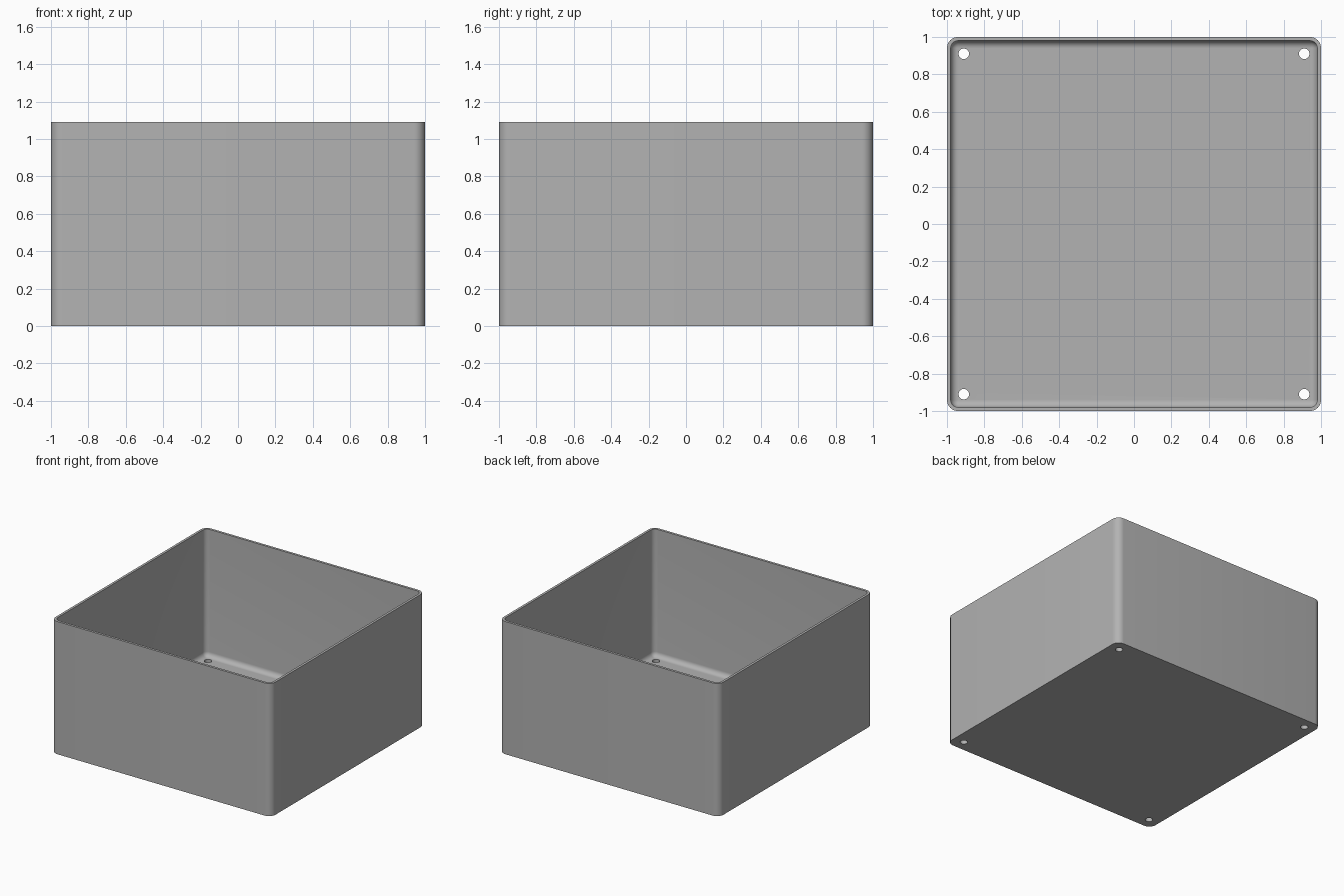
import bpy, bmesh, math

old = bpy.data.objects.get("Cube")
if old:
    bpy.data.objects.remove(old, do_unlink=True)

HEIGHT, WALL, FLOOR = 1.09, 0.02, 0.045
CORNER, FILLET = 0.06, 0.04
HOLE_POS, HOLE_RADIUS = 0.91, 0.028
STEPS = 8

grey = bpy.data.materials.new("plain_grey")
grey.use_nodes = True
colour = (0.45, 0.45, 0.45, 1)
grey.diffuse_color = colour
grey.node_tree.nodes["Principled BSDF"].inputs["Base Color"].default_value = colour


def rounded_loop(bm, inset, z):
    """Ring of vertices around a rounded square, inset from the outside."""
    radius = CORNER - inset
    centre = 1 - CORNER
    ring = []
    for k, (sx, sy) in enumerate([(1, 1), (-1, 1), (-1, -1), (1, -1)]):
        for i in range(STEPS + 1):
            a = math.pi / 2 * (k + i / STEPS)
            ring.append(bm.verts.new((sx * centre + radius * math.cos(a),
                                      sy * centre + radius * math.sin(a), z)))
    return ring


# Wall profile: outside up, over the rim, inside down, then the floor fillet
profile = [(0, 0), (0, HEIGHT), (WALL, HEIGHT)]
for i in range(STEPS + 1):
    a = math.pi / 2 * i / STEPS
    profile.append((WALL + 0.98 * FILLET * (1 - math.cos(a)),
                    FLOOR + FILLET * (1 - math.sin(a))))

bm = bmesh.new()
rings = [rounded_loop(bm, inset, z) for inset, z in profile]
for low, high in zip(rings, rings[1:]):
    n = len(low)
    for i in range(n):
        j = (i + 1) % n
        bm.faces.new((low[i], low[j], high[j], high[i]))
bm.faces.new(rings[0][::-1])
bm.faces.new(rings[-1])
bmesh.ops.recalc_face_normals(bm, faces=bm.faces)
mesh = bpy.data.meshes.new("open_box")
bm.to_mesh(mesh)
bm.free()
mesh.materials.append(grey)
box = bpy.data.objects.new("open_box", mesh)
bpy.context.collection.objects.link(box)

# Screw holes through the floor corners
cutters = []
for sx in (-1, 1):
    for sy in (-1, 1):
        bpy.ops.mesh.primitive_cylinder_add(
            vertices=32, radius=HOLE_RADIUS, depth=0.3,
            location=(sx * HOLE_POS, sy * HOLE_POS, 0))
        cutter = bpy.context.object
        cutter.name = "hole_cutter"
        cutter.data.materials.append(grey)
        cut = box.modifiers.new("screw_hole", "BOOLEAN")
        cut.operation = "DIFFERENCE"
        cut.solver = "EXACT"
        cut.object = cutter
        cutters.append(cutter)

# Apply the cuts, remove the cutters and shade the rounded parts smooth
bpy.ops.object.select_all(action="DESELECT")
bpy.context.view_layer.objects.active = box
box.select_set(True)
for modifier in list(box.modifiers):
    bpy.ops.object.modifier_apply(modifier=modifier.name)
for cutter in cutters:
    bpy.data.objects.remove(cutter, do_unlink=True)
bpy.ops.object.shade_smooth_by_angle(angle=math.radians(30))
